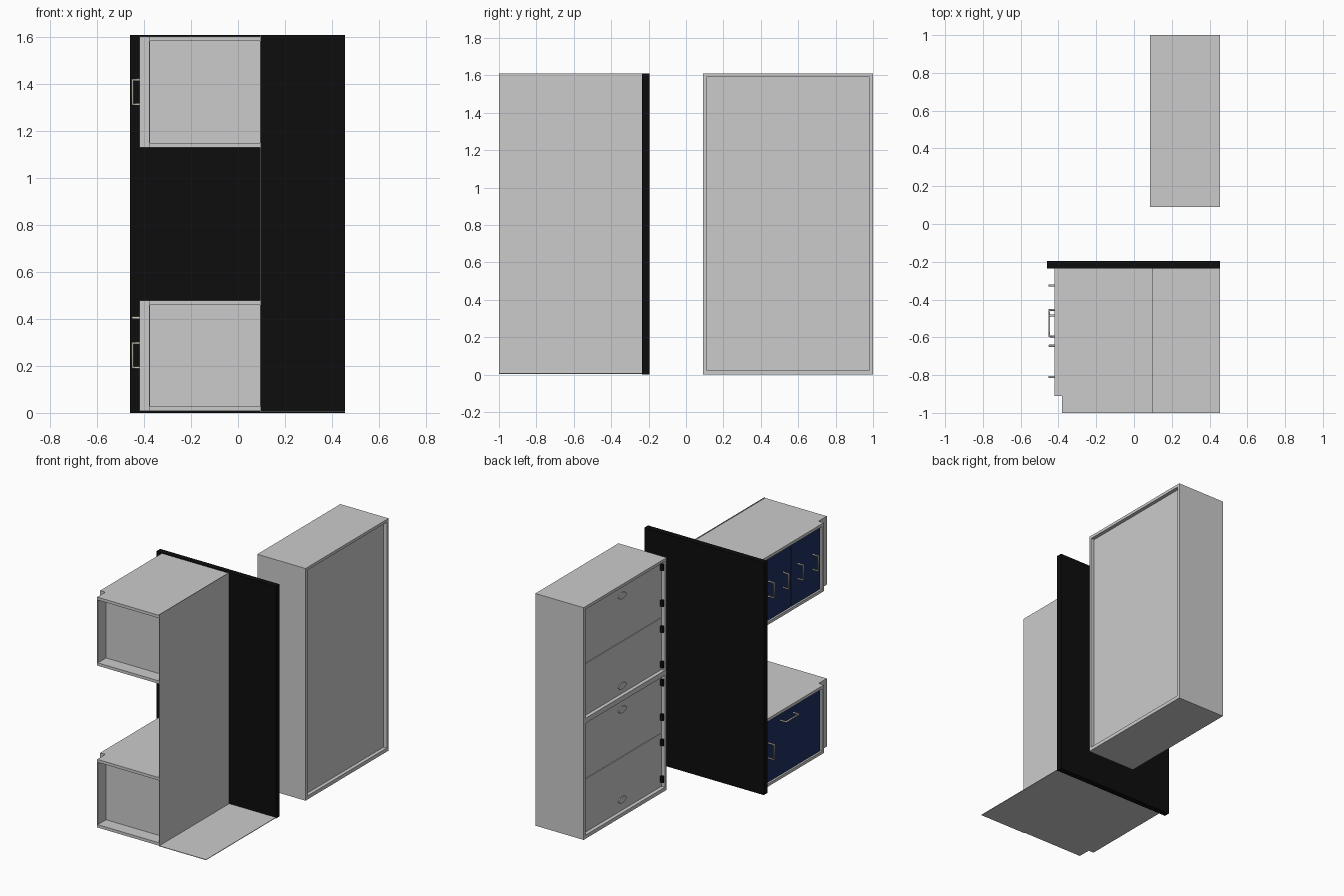
import bpy, bmesh
from mathutils import Matrix

if "Cube" in bpy.data.objects:
    bpy.data.objects.remove(bpy.data.objects["Cube"])


def material(name, rgb):
    m = bpy.data.materials.new(name)
    m.diffuse_color = (*rgb, 1)
    m.use_nodes = True
    m.node_tree.nodes["Principled BSDF"].inputs["Base Color"].default_value = m.diffuse_color
    return m


black = material("black", (0.004, 0.004, 0.004))
navy = material("navy", (0.012, 0.03, 0.12))
beige = material("beige", (0.62, 0.56, 0.47))


def finish(name, bm, mat=None):
    bmesh.ops.recalc_face_normals(bm, faces=bm.faces)
    me = bpy.data.meshes.new(name)
    bm.to_mesh(me)
    bm.free()
    ob = bpy.data.objects.new(name, me)
    bpy.context.collection.objects.link(ob)
    if mat:
        me.materials.append(mat)
    return ob


def prism(name, outline, z0, z1, mat=None):
    bm = bmesh.new()
    face = bm.faces.new([bm.verts.new((x, y, z0)) for x, y in outline])
    ext = bmesh.ops.extrude_face_region(bm, geom=[face])["geom"]
    verts = [v for v in ext if isinstance(v, bmesh.types.BMVert)]
    bmesh.ops.translate(bm, verts=verts, vec=(0, 0, z1 - z0))
    return finish(name, bm, mat)


def box(name, x, y, z, mat=None):
    return prism(name, [(x[0], y[0]), (x[1], y[0]), (x[1], y[1]), (x[0], y[1])], *z, mat)


def handle(name, points):
    # U-shaped round bar
    cu = bpy.data.curves.new(name, 'CURVE')
    cu.dimensions = '3D'
    cu.bevel_depth = 0.006
    cu.bevel_resolution = 2
    cu.use_fill_caps = True
    sp = cu.splines.new('POLY')
    sp.points.add(len(points) - 1)
    for p, co in zip(sp.points, points):
        p.co = (*co, 1)
    cu.materials.append(beige)
    bpy.context.collection.objects.link(bpy.data.objects.new(name, cu))


def bar_handle(name, y, z, dy, dz):
    door, out = -0.407, -0.449
    handle(name, [(door, y - dy, z - dz), (out, y - dy, z - dz),
                  (out, y + dy, z + dz), (door, y + dy, z + dz)])


T = 0.02
Y0, YN, Y1 = -1.0, -0.91, -0.23      # front lip, recessed front, back
XF, XN, X1 = -0.42, -0.38, 0.095     # door side, notch, partition side

# Partition walls and floor sheet
box("black_partition", (-0.46, 0.455), (-0.235, -0.195), (0, 1.61), black)
box("side_partition", (0.093, 0.097), (Y0, Y1), (0.004, 1.61))
box("floor_sheet", (0.097, 0.455), (Y0, Y1), (0.004, 0.008))


# Shells of the two small cabinets, with a notched corner and a front recess
def cabinet(name, z0, z1):
    outline = [(XN, Y0), (X1, Y0), (X1, Y1), (XF, Y1), (XF, YN), (XN, YN)]
    prism(name + "_bottom", outline, z0, z0 + T)
    prism(name + "_top", outline, z1 - T, z1)
    inner = (z0 + T, z1 - T)
    box(name + "_front_panel", (XN, X1), (YN, YN + 0.01), inner)
    box(name + "_front_lip", (XN, XN + 0.005), (Y0, YN), inner)
    box(name + "_left_stile", (XF, XN), (YN, YN + T), inner)
    box(name + "_right_stile", (XF, XN), (Y1 - T, Y1), inner)


def door(name, y0, y1, z0, z1):
    box(name, (-0.407, XN), (y0 + 0.0015, y1 - 0.0015), (z0 + T, z1 - T), navy)


cabinet("upper_cabinet", 1.13, 1.605)
cabinet("lower_cabinet", 0.008, 0.48)
door("upper_door_1", -0.565, Y1 - T, 1.13, 1.605)
door("upper_door_2", YN + T, -0.565, 1.13, 1.605)
door("lower_door_narrow", -0.40, Y1 - T, 0.008, 0.48)
door("lower_door_wide", YN + T, -0.40, 0.008, 0.48)

# Door handles
for i, y in enumerate((-0.325, -0.485, -0.645, -0.81)):
    bar_handle(f"upper_handle_{i + 1}", y, 1.367, 0, 0.052)
bar_handle("lower_handle_vertical", -0.325, 0.245, 0, 0.052)
bar_handle("lower_handle_horizontal", -0.525, 0.405, 0.07, 0)

# Tall cabinet shell
CX, CY, H = (0.085, 0.455), (0.09, 1.0), 1.61
inside = (CY[0] + T, CY[1] - T)
box("tall_side_near", CX, (CY[0], CY[0] + T), (0, H))
box("tall_side_far", CX, (CY[1] - T, CY[1]), (0, H))
box("tall_bottom", CX, inside, (0, 0.025))
box("tall_top", CX, inside, (H - T, H))
box("tall_back", (0.415, 0.43), inside, (0.025, H - T))
box("tall_divider", (CX[0], 0.415), inside, (0.80, 0.835))

# Four flap doors, each with an oval pull and two hinges
flaps = [(1.197, 1.59, 1.515), (0.835, 1.195, 0.89), (0.397, 0.80, 0.725), (0.025, 0.395, 0.10)]
hinges = [(1.55, 1.30), (1.12, 0.875), (0.75, 0.51), (0.335, 0.08)]
for i, ((z0, z1, zp), pair) in enumerate(zip(flaps, hinges)):
    box(f"flap_door_{i + 1}", (0.11, 0.128), inside, (z0 + 0.001, z1 - 0.001))
    bm = bmesh.new()
    m = (Matrix.Translation((0.107, 0.545, zp)) @ Matrix.Diagonal((1, 1, 0.5, 1))
         @ Matrix.Rotation(1.5707963, 4, 'Y'))
    bmesh.ops.create_cone(bm, cap_ends=True, segments=24, radius1=0.042,
                          radius2=0.042, depth=0.008, matrix=m)
    finish(f"oval_pull_{i + 1}", bm)
    for j, z in enumerate(pair):
        box(f"hinge_{i + 1}_{j + 1}", (0.09, 0.112), (inside[0], inside[0] + 0.015),
            (z - 0.022, z + 0.022), black)
